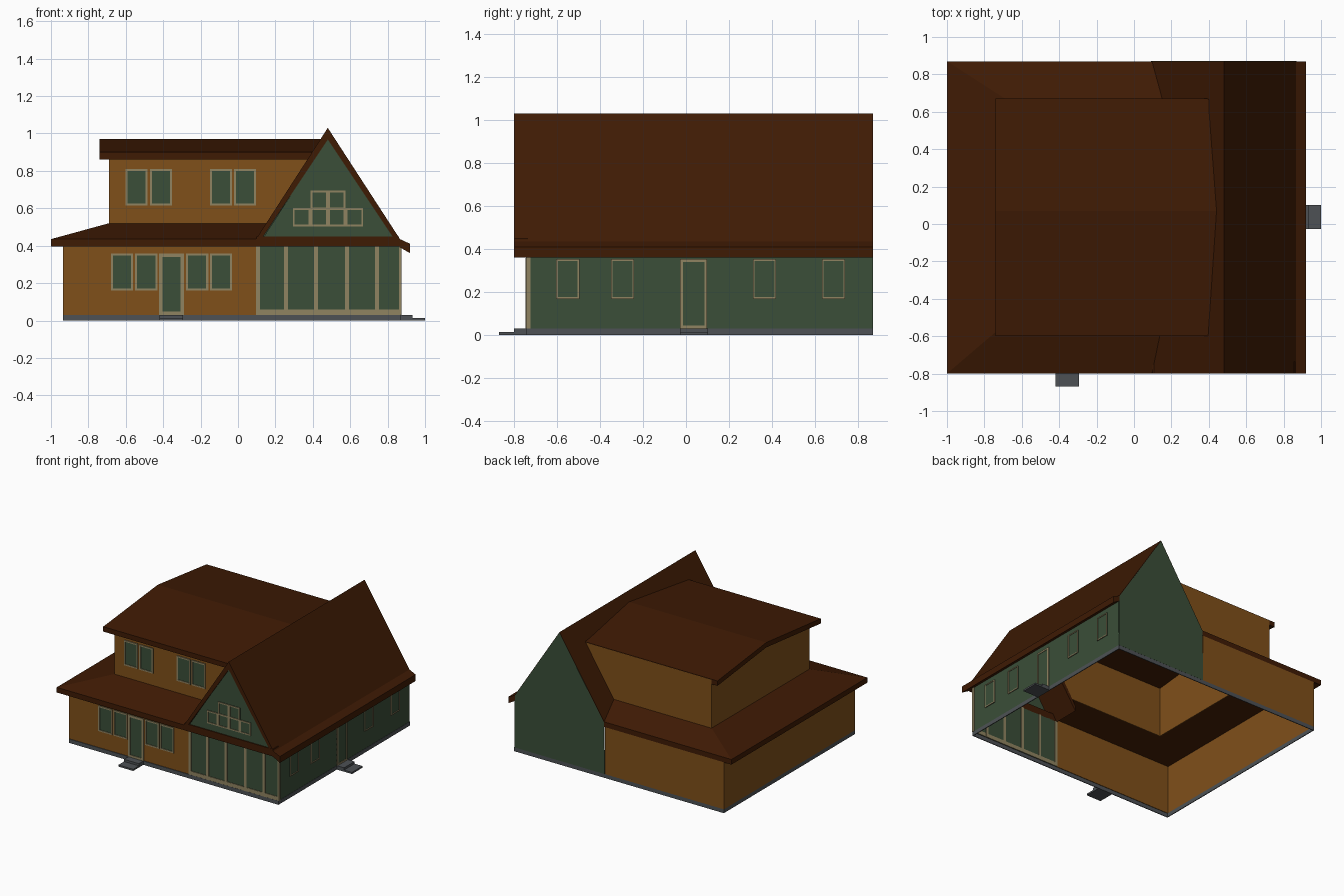
import bpy, bmesh

if "Cube" in bpy.data.objects:
    bpy.data.objects.remove(bpy.data.objects["Cube"])


def material(name, rgb):
    m = bpy.data.materials.new(name)
    m.diffuse_color = (*rgb, 1)
    m.use_nodes = True
    m.node_tree.nodes["Principled BSDF"].inputs["Base Color"].default_value = m.diffuse_color
    return m


WALL = material("brown_siding", (0.215, 0.079, 0.010))
GREEN = material("dark_green", (0.043, 0.077, 0.040))
ROOF = material("dark_brown_roof", (0.049, 0.0105, 0.0012))
STONE = material("grey_stone", (0.075, 0.083, 0.09))
TRIM = material("cream_trim", (0.28, 0.23, 0.12))


def finish(name, mat, bm):
    bmesh.ops.recalc_face_normals(bm, faces=bm.faces)
    me = bpy.data.meshes.new(name)
    bm.to_mesh(me)
    bm.free()
    me.materials.append(mat)
    ob = bpy.data.objects.new(name, me)
    bpy.context.collection.objects.link(ob)
    return ob


def add_prism(bm, pts, axis, a, b):
    """Profile in the plane across the axis, pushed from a to b."""
    def place(p, t):
        return (t, p[0], p[1]) if axis == 'x' else (p[0], t, p[1])
    lo = [bm.verts.new(place(p, a)) for p in pts]
    hi = [bm.verts.new(place(p, b)) for p in pts]
    n = len(pts)
    bm.faces.new(lo)
    bm.faces.new(hi[::-1])
    for i in range(n):
        j = (i + 1) % n
        bm.faces.new((lo[i], hi[i], hi[j], lo[j]))


def prism(name, mat, pts, axis, a, b):
    bm = bmesh.new()
    add_prism(bm, pts, axis, a, b)
    return finish(name, mat, bm)


def rect(u0, u1, z0, z1):
    return [(u0, z0), (u1, z0), (u1, z1), (u0, z1)]


def boxes(name, mat, items):
    """Each item is x0, x1, y0, y1, z0, z1."""
    bm = bmesh.new()
    for x0, x1, y0, y1, z0, z1 in items:
        add_prism(bm, rect(x0, x1, z0, z1), 'y', y0, y1)
    return finish(name, mat, bm)


def opening(name, axis, face, out, u0, u1, z0, z1, w, depth=0.007):
    """Thin pane with a four-bar frame on a wall face."""
    prism(name + "_pane", GREEN, rect(u0, u1, z0, z1), axis, face, face + out * 0.003)
    bm = bmesh.new()
    for bar in (rect(u0, u0 + w, z0, z1), rect(u1 - w, u1, z0, z1),
                rect(u0 + w, u1 - w, z0, z0 + w), rect(u0 + w, u1 - w, z1 - w, z1)):
        add_prism(bm, bar, axis, face, face + out * depth)
    finish(name + "_frame", TRIM, bm)


def slope_x(z):
    """x of the big roof's left slope at height z."""
    return 0.48 - (1.03 - z) / 1.545


UF, UB = -0.535, 0.67      # upper storey front and back wall

# Foundation ring and steps
boxes("foundation", STONE, [(-0.935, 0.87, -0.745, -0.739, 0, 0.03),
                            (-0.935, 0.87, 0.864, 0.87, 0, 0.03),
                            (-0.935, -0.929, -0.739, 0.864, 0, 0.03),
                            (0.864, 0.87, -0.739, 0.864, 0, 0.03)])
boxes("front_steps", STONE, [(-0.42, -0.293, -0.80, -0.745, 0, 0.03),
                             (-0.42, -0.293, -0.87, -0.80, 0, 0.013)])
boxes("side_steps", STONE, [(0.87, 0.932, -0.027, 0.102, 0, 0.03),
                            (0.932, 1.0, -0.027, 0.102, 0, 0.013)])

# Ground floor walls
boxes("lower_walls", WALL, [(-0.935, 0.097, -0.74, -0.735, 0.03, 0.412),
                            (-0.935, -0.93, -0.735, 0.865, 0.03, 0.41),
                            (-0.935, 0.09, 0.865, 0.87, 0.03, 0.396)])
boxes("side_wall", GREEN, [(0.863, 0.868, -0.735, 0.865, 0.03, 0.40)])
boxes("front_glazing", GREEN, [(0.097, 0.868, -0.74, -0.735, 0.03, 0.40)])

# Gable walls of the big roof
prism("back_gable_wall", GREEN,
      [(0.09, 0.03), (0.868, 0.03), (0.864, 0.432), (0.48, 1.025), (0.098, 0.432)],
      'y', 0.865, 0.8707)
prism("front_gable_wall", GREEN, [(0.12, 0.42), (0.85, 0.42), (0.48, 0.975)],
      'y', -0.793, -0.788)

# Big gable roof with flared right eave; its left slope is open behind the upper storey
prism("big_gable_roof", ROOF,
      [(0.40, 0.906), (0.48, 1.03), (0.866, 0.435), (0.92, 0.41), (0.92, 0.36),
       (0.864, 0.392), (0.48, 0.968), (0.40, 0.848)], 'y', -0.80, 0.87)
for name, y0, y1 in (("front", -0.80, UF + 0.005), ("back", UB - 0.005, 0.87)):
    prism(f"left_slope_{name}", ROOF,
          [(0.096, 0.435), (0.40, 0.906), (0.40, 0.848), (0.098, 0.395)], 'y', y0, y1)
boxes("gable_band", ROOF, [(0.098, 0.862, -0.8005, -0.735, 0.395, 0.45)])

# Lower skirt roof: a U-shaped sloping slab around three sides
outer = [(0.10, -0.80), (-1, -0.80), (-1, 0.87), (0.10, 0.87)]
inner = [(0.15, UF), (-0.69, UF), (-0.69, UB), (0.15, UB)]
bm = bmesh.new()
rings = [[bm.verts.new((*p, z)) for p, z in
          ((o, 0.395), (o, 0.435), (i, 0.52), (i, 0.48))] for o, i in zip(outer, inner)]
for r, s in zip(rings, rings[1:]):
    for k in range(4):
        m = (k + 1) % 4
        bm.faces.new((r[k], r[m], s[m], s[k]))
bm.faces.new(rings[0])
bm.faces.new(rings[-1])
finish("lower_roof", ROOF, bm)


# Upper storey walls
def side(top):
    return [(-0.69, 0.48), (slope_x(0.48) + 0.01, 0.48),
            (slope_x(top) + 0.01, top), (-0.69, top)]


prism("upper_front_wall", WALL, side(0.87), 'y', UF, UF + 0.005)
prism("upper_back_wall", WALL, side(0.897), 'y', UB - 0.005, UB + 0.001)
prism("upper_left_wall", WALL,
      [(UF + 0.005, 0.48), (UB - 0.005, 0.48), (UB - 0.005, 0.87), (0.07, 0.94),
       (UF + 0.005, 0.87)], 'x', -0.69, -0.685)

# Upper roof, its right end trimmed to the big roof's slope
ob = prism("upper_roof", ROOF,
           [(-0.60, 0.862), (-0.60, 0.90), (0.07, 0.97), (0.67, 0.90),
            (0.67, 0.862), (0.07, 0.932)], 'x', -0.74, 0.4)
for v in ob.data.vertices:
    if v.co.x > 0:
        v.co.x = slope_x(v.co.z) + 0.005

# Front doors and windows
opening("front_door", 'y', -0.74, -1, -0.423, -0.29, 0.03, 0.358, 0.018)
for i, x in enumerate((-0.68, -0.55, -0.278, -0.15)):
    opening(f"lower_window_{i}", 'y', -0.74, -1, x, x + 0.119, 0.16, 0.358, 0.011)
for i, x in enumerate((-0.602, -0.471, -0.15, -0.022)):
    opening(f"upper_window_{i}", 'y', UF, -1, x, x + 0.118, 0.615, 0.81, 0.011)

# Gable windows: four panes below, two above
for i in range(4):
    x = 0.293 + i * 0.094
    opening(f"gable_window_low_{i}", 'y', -0.793, -1, x, x + 0.094, 0.503, 0.602, 0.010)
for i in range(2):
    x = 0.387 + i * 0.094
    opening(f"gable_window_top_{i}", 'y', -0.793, -1, x, x + 0.094, 0.594, 0.694, 0.010)

# Posts and bottom rail of the front glazing, showing on both sides of the glass
posts = [(x, x + 0.021, -0.745, -0.73, 0.03, 0.396)
         for x in (0.097, 0.246, 0.406, 0.572, 0.733)]
boxes("glazing_trim", TRIM, posts + [(0.097, 0.872, -0.744, -0.731, 0.03, 0.06),
                                     (0.86, 0.874, -0.745, -0.725, 0.03, 0.396)])

# Right side door and windows
opening("side_door", 'x', 0.868, 1, -0.027, 0.098, 0.03, 0.353, 0.013)
for i, y in enumerate((-0.605, -0.35, 0.312, 0.633)):
    opening(f"side_window_{i}", 'x', 0.868, 1, y, y + 0.108, 0.167, 0.352, 0.008)
